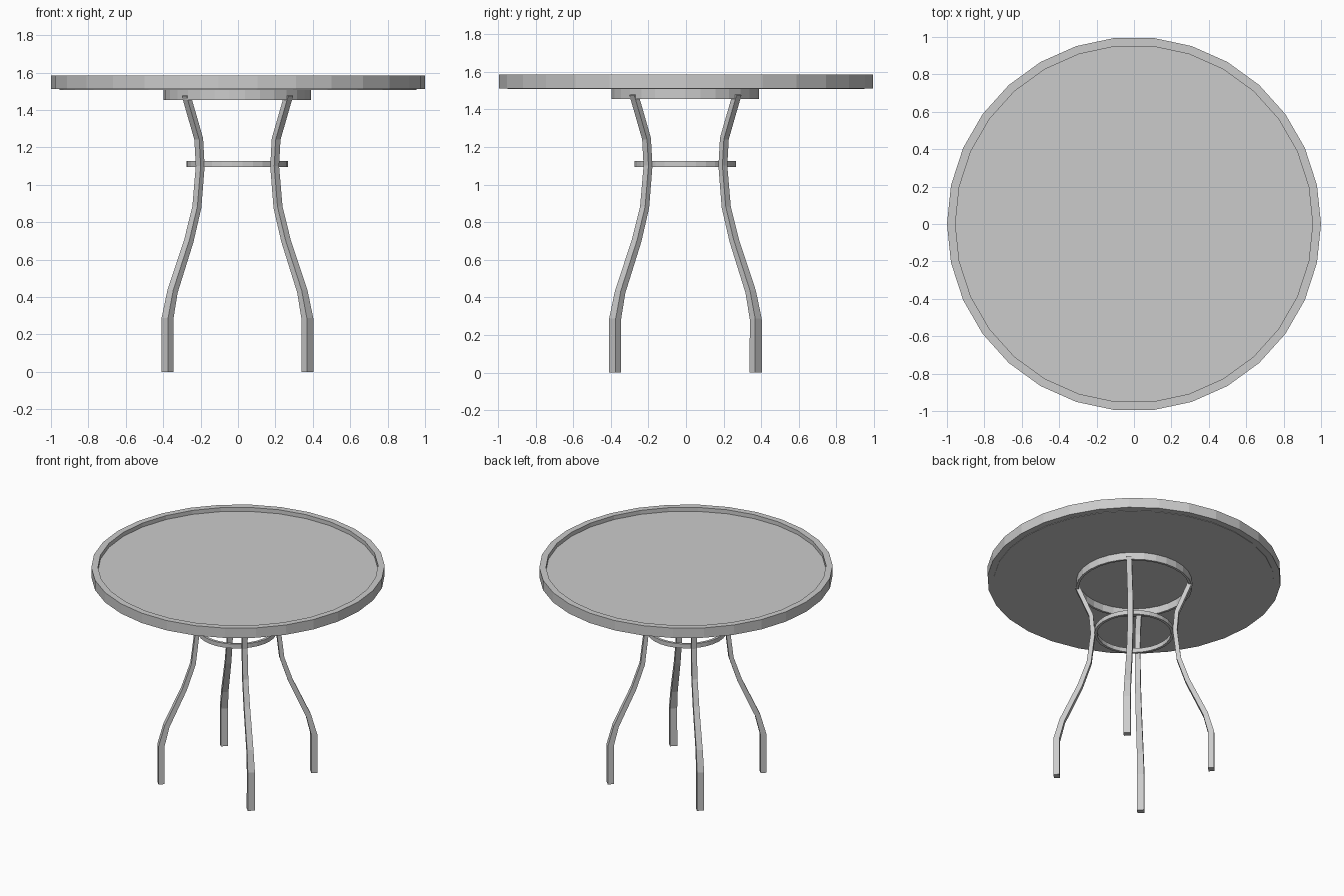
import bpy, bmesh, math
from mathutils import Vector

if "Cube" in bpy.data.objects:
    bpy.data.objects.remove(bpy.data.objects["Cube"])

SIDES = 30


def make_object(name, bm):
    bmesh.ops.recalc_face_normals(bm, faces=bm.faces)
    mesh = bpy.data.meshes.new(name)
    bm.to_mesh(mesh)
    bm.free()
    obj = bpy.data.objects.new(name, mesh)
    bpy.context.collection.objects.link(obj)
    return obj


def ring(name, r_in, r_out, z0, z1, offset=0.0):
    """Flat-sided hoop with a rectangular section."""
    bm = bmesh.new()
    loops = []
    for i in range(SIDES):
        a = 2 * math.pi * i / SIDES
        c, s = math.cos(a), math.sin(a)
        loops.append([bm.verts.new((r * c + offset, r * s + offset, z))
                      for r, z in ((r_in, z0), (r_out, z0), (r_out, z1), (r_in, z1))])
    for i in range(SIDES):
        a, b = loops[i], loops[(i + 1) % SIDES]
        for k in range(4):
            n = (k + 1) % 4
            bm.faces.new((a[k], b[k], b[n], a[n]))
    return make_object(name, bm)


def disc(name, r, z0, z1):
    """Solid panel with the same number of sides as the rim."""
    bm = bmesh.new()
    angles = [2 * math.pi * i / SIDES for i in range(SIDES)]
    base = bm.faces.new([bm.verts.new((r * math.cos(a), r * math.sin(a), z0)) for a in angles])
    new = bmesh.ops.extrude_face_region(bm, geom=[base], use_keep_orig=True)["geom"]
    bmesh.ops.translate(bm, vec=(0, 0, z1 - z0),
                        verts=[g for g in new if isinstance(g, bmesh.types.BMVert)])
    return make_object(name, bm)


# leg path: (x = y distance from the axis, height, tangential width, radial depth)
LEG = [(0.374, 0.0, 0.050, 0.042), (0.374, 0.285, 0.049, 0.041),
       (0.347, 0.43, 0.044, 0.036), (0.260, 0.70, 0.040, 0.033),
       (0.217, 0.88, 0.038, 0.031), (0.199, 1.10, 0.037, 0.030),
       (0.207, 1.245, 0.037, 0.030), (0.266, 1.45, 0.037, 0.030),
       (0.275, 1.48, 0.037, 0.030)]


def leg(name, angle):
    """Tapered bar swept along the curve in the radial plane."""
    bm = bmesh.new()
    out = Vector((math.cos(angle), math.sin(angle), 0))
    side = Vector((-out.y, out.x, 0))
    up = Vector((0, 0, 1))
    pts = [Vector((x * math.sqrt(2), z)) for x, z, w, d in LEG]
    loops = []
    for i, (x, z, w, d) in enumerate(LEG):
        t = (pts[min(i + 1, len(pts) - 1)] - pts[max(i - 1, 0)]).normalized()
        if i == 0:
            t = Vector((0, 1))
        normal = out * t.y - up * t.x
        centre = out * pts[i].x + up * z + Vector((-0.003, -0.003, 0))
        loops.append([bm.verts.new(centre + side * (w / 2 * a) + normal * (d / 2 * b))
                      for a, b in ((-1, -1), (1, -1), (1, 1), (-1, 1))])
    for a, b in zip(loops, loops[1:]):
        for k in range(4):
            n = (k + 1) % 4
            bm.faces.new((a[k], a[n], b[n], b[k]))
    bm.faces.new(loops[0])
    bm.faces.new(loops[-1])
    return make_object(name, bm)


# table top: raised rim around a recessed panel
ring("top_rim", 0.955, 1.0, 1.511, 1.585)
disc("top_panel", 0.955, 1.508, 1.555)

# hoops joining the legs
ring("apron_ring", 0.378, 0.395, 1.454, 1.511, -0.004)
ring("brace_ring", 0.252, 0.271, 1.094, 1.126, -0.004)

# four legs on the diagonals
for i, label in enumerate(("back_right", "back_left", "front_left", "front_right")):
    leg(label + "_leg", math.pi / 4 + i * math.pi / 2)
